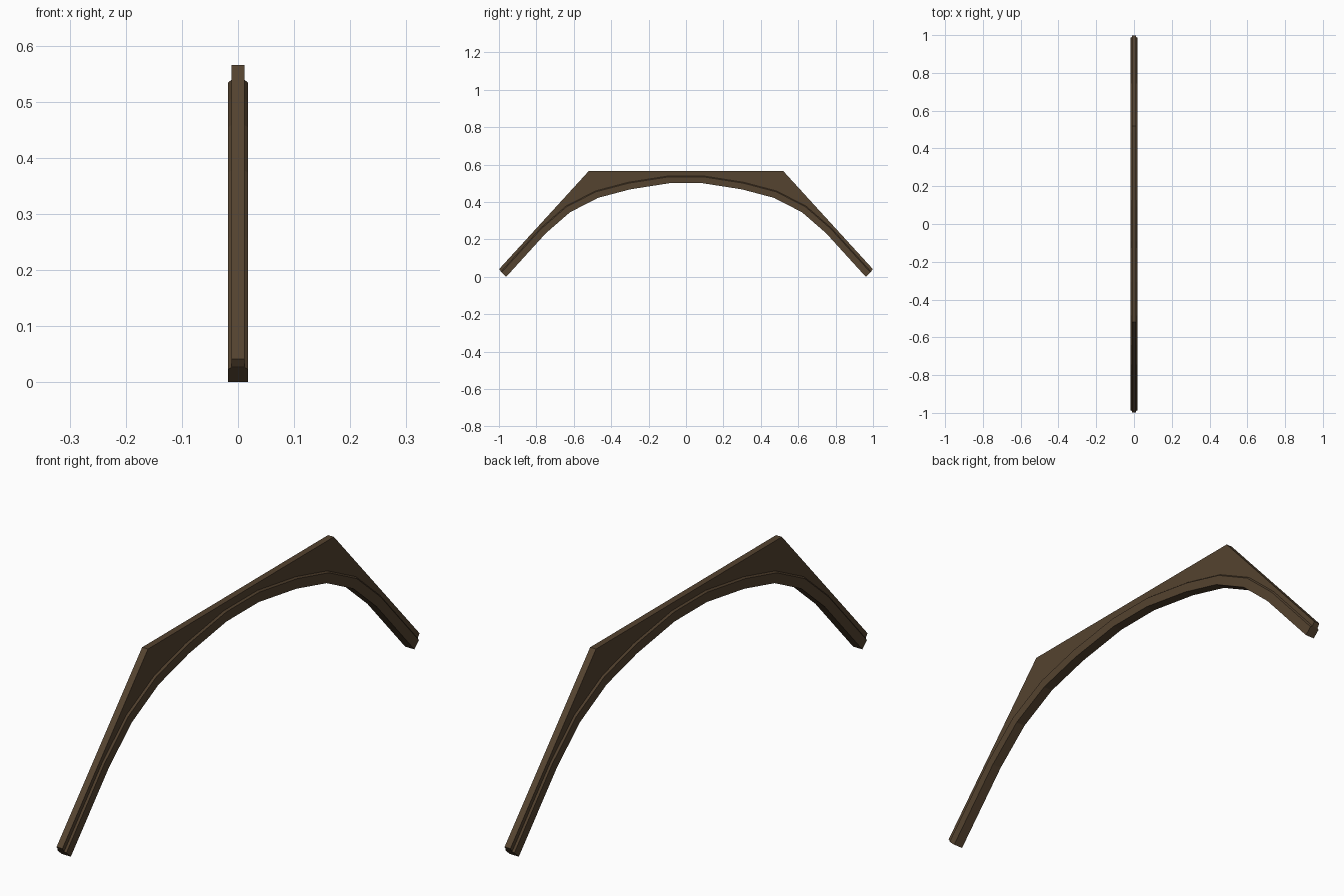
import bpy, bmesh
from mathutils import Vector

if "Cube" in bpy.data.objects:
    bpy.data.objects.remove(bpy.data.objects["Cube"])

wood = bpy.data.materials.new("dark brown wood")
wood.diffuse_color = (0.09, 0.056, 0.029, 1)
wood.use_nodes = True
wood.node_tree.nodes["Principled BSDF"].inputs["Base Color"].default_value = wood.diffuse_color

# Underside of the arch, right half (y, z), mirrored to the left
half = [(0.09, 0.50), (0.30, 0.467), (0.47, 0.422), (0.62, 0.345), (0.75, 0.232), (0.961, 0.0)]
inner = [Vector((-y, z)) for y, z in reversed(half)] + [Vector(p) for p in half]


def offset(path, d):
    """Shift the path outwards by d with mitred corners."""
    out = []
    for i, p in enumerate(path):
        ns = []
        for a, b in ((i - 1, i), (i, i + 1)):
            if a >= 0 and b < len(path):
                t = (path[b] - path[a]).normalized()
                ns.append(Vector((-t.y, t.x)))
        n = sum(ns, Vector((0, 0))).normalized()
        out.append(p + n * d / n.dot(ns[0]))
    return out


def finish(bm, name):
    bmesh.ops.recalc_face_normals(bm, faces=bm.faces)
    me = bpy.data.meshes.new(name)
    bm.to_mesh(me)
    bm.free()
    me.materials.append(wood)
    bpy.context.collection.objects.link(bpy.data.objects.new(name, me))


# Wide lower rib: chamfered section (x, offset) swept along the arch
section = [(-0.018, 0), (0.018, 0), (0.018, 0.034), (0.0115, 0.039), (-0.0115, 0.039), (-0.018, 0.034)]
bm = bmesh.new()
rails = [[bm.verts.new((x, p.x, p.y)) for p in offset(inner, d)] for x, d in section]
for k, a in enumerate(rails):
    b = rails[(k + 1) % len(rails)]
    for i in range(len(a) - 1):
        bm.faces.new((a[i], a[i + 1], b[i + 1], b[i]))
for end in (0, -1):
    bm.faces.new([r[end] for r in rails])
finish(bm, "arch_rib")

# Thin upper web filling the space up to the straight outer edges
outline = offset(inner, 0.036) + [Vector((0.999, 0.041)), Vector((0.52, 0.565)),
                                  Vector((-0.52, 0.565)), Vector((-0.999, 0.041))]
bm = bmesh.new()
face = bm.faces.new([bm.verts.new((-0.0115, p.x, p.y)) for p in outline])
ext = bmesh.ops.extrude_face_region(bm, geom=[face], use_keep_orig=True)
bmesh.ops.translate(bm, vec=(0.023, 0, 0),
                    verts=[g for g in ext["geom"] if isinstance(g, bmesh.types.BMVert)])
finish(bm, "brace_web")
